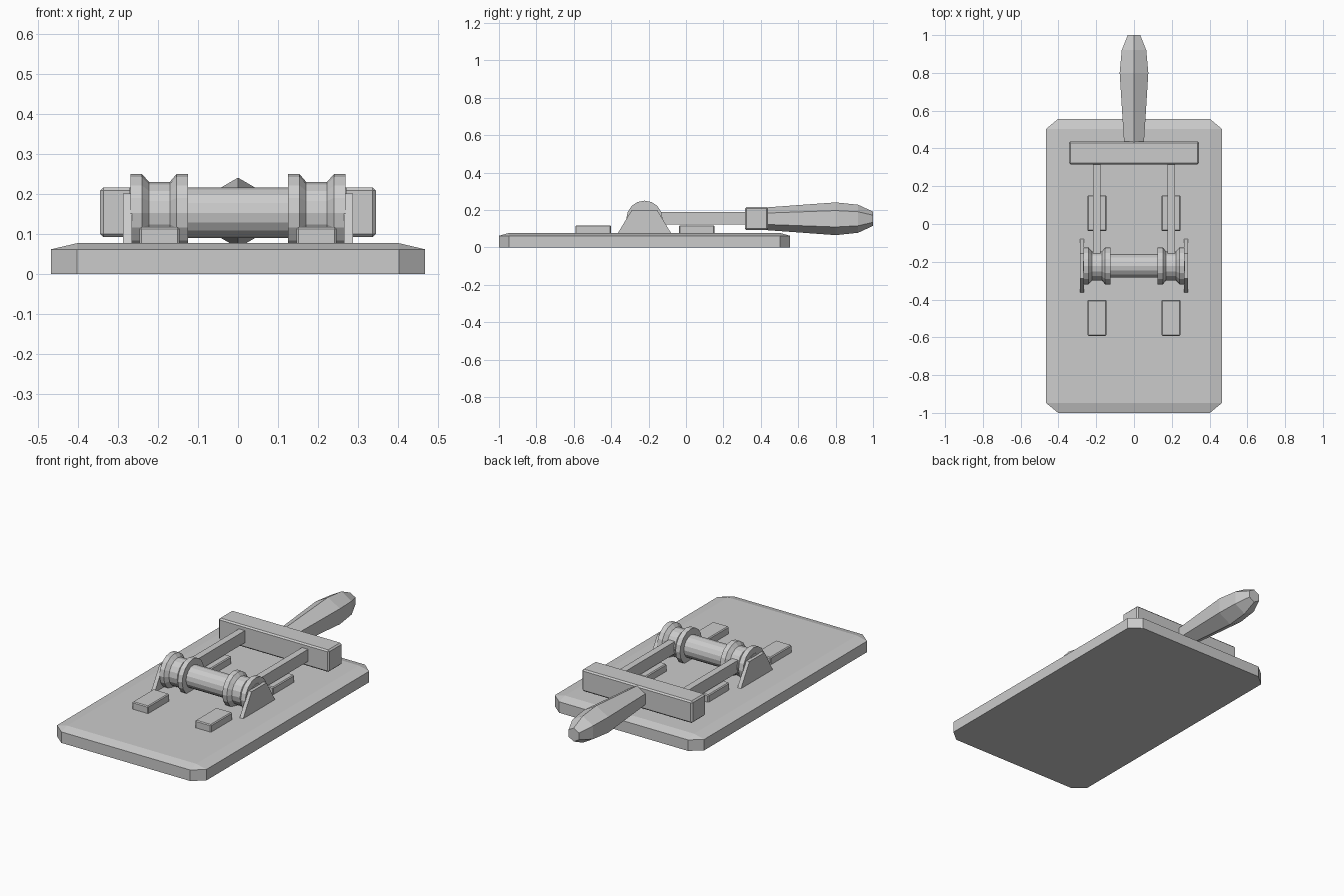
import bpy, bmesh, math

if "Cube" in bpy.data.objects:
    bpy.data.objects.remove(bpy.data.objects["Cube"])

AXLE_Y, AXLE_Z = -0.222, 0.153


def finish(name, bm):
    bmesh.ops.recalc_face_normals(bm, faces=bm.faces)
    mesh = bpy.data.meshes.new(name)
    bm.to_mesh(mesh)
    bm.free()
    obj = bpy.data.objects.new(name, mesh)
    bpy.context.collection.objects.link(obj)
    return obj


def box(name, x0, x1, y0, y1, z0, z1, bevel=0.0):
    bm = bmesh.new()
    bmesh.ops.create_cube(bm, size=1)
    for v in bm.verts:
        v.co = ((x0 + x1) / 2 + v.co.x * (x1 - x0),
                (y0 + y1) / 2 + v.co.y * (y1 - y0),
                (z0 + z1) / 2 + v.co.z * (z1 - z0))
    if bevel:
        bmesh.ops.bevel(bm, geom=bm.edges[:], offset=bevel, segments=1,
                        affect='EDGES', profile=0.5)
    return finish(name, bm)


def lathe(name, profile, sides, place, phase=0.0):
    """Closed solid of rings; profile is (position along axis, radius)."""
    bm = bmesh.new()
    rings = []
    for t, r in profile:
        angles = [phase + 2 * math.pi * i / sides for i in range(sides)]
        rings.append([bm.verts.new(place(t, r * math.cos(a), r * math.sin(a)))
                      for a in angles])
    for a, b in zip(rings, rings[1:]):
        for i in range(sides):
            j = (i + 1) % sides
            bm.faces.new((a[i], a[j], b[j], b[i]))
    bm.faces.new(rings[0])
    bm.faces.new(rings[-1])
    return finish(name, bm)


def along_x(t, u, v):
    return (t, AXLE_Y + u, AXLE_Z + v)


def along_y(t, u, v):
    return (u, t, AXLE_Z + v)


# Base board with cut corners and sloped top margin
bm = bmesh.new()
cy, hx, hy, ix, iy = -0.222, 0.466, 0.778, 0.402, 0.725
for sx in (-1, 1):
    for sy in (-1, 1):
        for z in (0, 0.062):
            bm.verts.new((sx * hx, cy + sy * iy, z))
            bm.verts.new((sx * ix, cy + sy * hy, z))
        bm.verts.new((sx * ix, cy + sy * iy, 0.077))
bmesh.ops.convex_hull(bm, input=bm.verts[:])
bmesh.ops.dissolve_limit(bm, angle_limit=0.01, verts=bm.verts[:], edges=bm.edges[:])
finish("base_board", bm)

# Axle
lathe("axle", [(-0.27, 0.0625), (0.27, 0.0625)], 16, along_x)

for s, side in ((-1, "left"), (1, "right")):
    # Flanged spool
    spool = [(0.125, 0.097), (0.153, 0.097), (0.17, 0.077),
             (0.222, 0.077), (0.24, 0.097), (0.268, 0.097)]
    lathe("spool_" + side, [(s * x, r) for x, r in spool], 16, along_x)

    # Side bracket plate
    bm = bmesh.new()
    outline = [(-0.146, 0.07), (0.146, 0.07), (0.067, 0.201), (-0.067, 0.201)]
    plate = bm.faces.new([bm.verts.new((s * 0.265, AXLE_Y + y, z)) for y, z in outline])
    ext = bmesh.ops.extrude_face_region(bm, geom=[plate])
    for v in ext["geom"]:
        if isinstance(v, bmesh.types.BMVert):
            v.co.x = s * 0.287
    finish("bracket_" + side, bm)

    # Contact blocks in front of and behind the axle
    xa, xb = sorted((s * 0.146, s * 0.246))
    for end, y0 in (("front", -0.592), ("back", -0.038)):
        box("contact_%s_%s" % (end, side), xa, xb, y0, y0 + 0.19, 0.06, 0.118, 0.005)

    # Lever arm
    xa, xb = sorted((s * 0.178, s * 0.216))
    box("lever_arm_" + side, xa, xb, AXLE_Y, 0.33, 0.122, 0.19)

# Crossbar joining the lever arms
box("crossbar", -0.344, 0.344, 0.316, 0.438, 0.092, 0.216, 0.008)

# Hexagonal handle
lathe("handle", [(0.42, 0.06), (0.8, 0.0875), (0.92, 0.075), (1.0, 0.038)],
      6, along_y, math.pi / 2)
